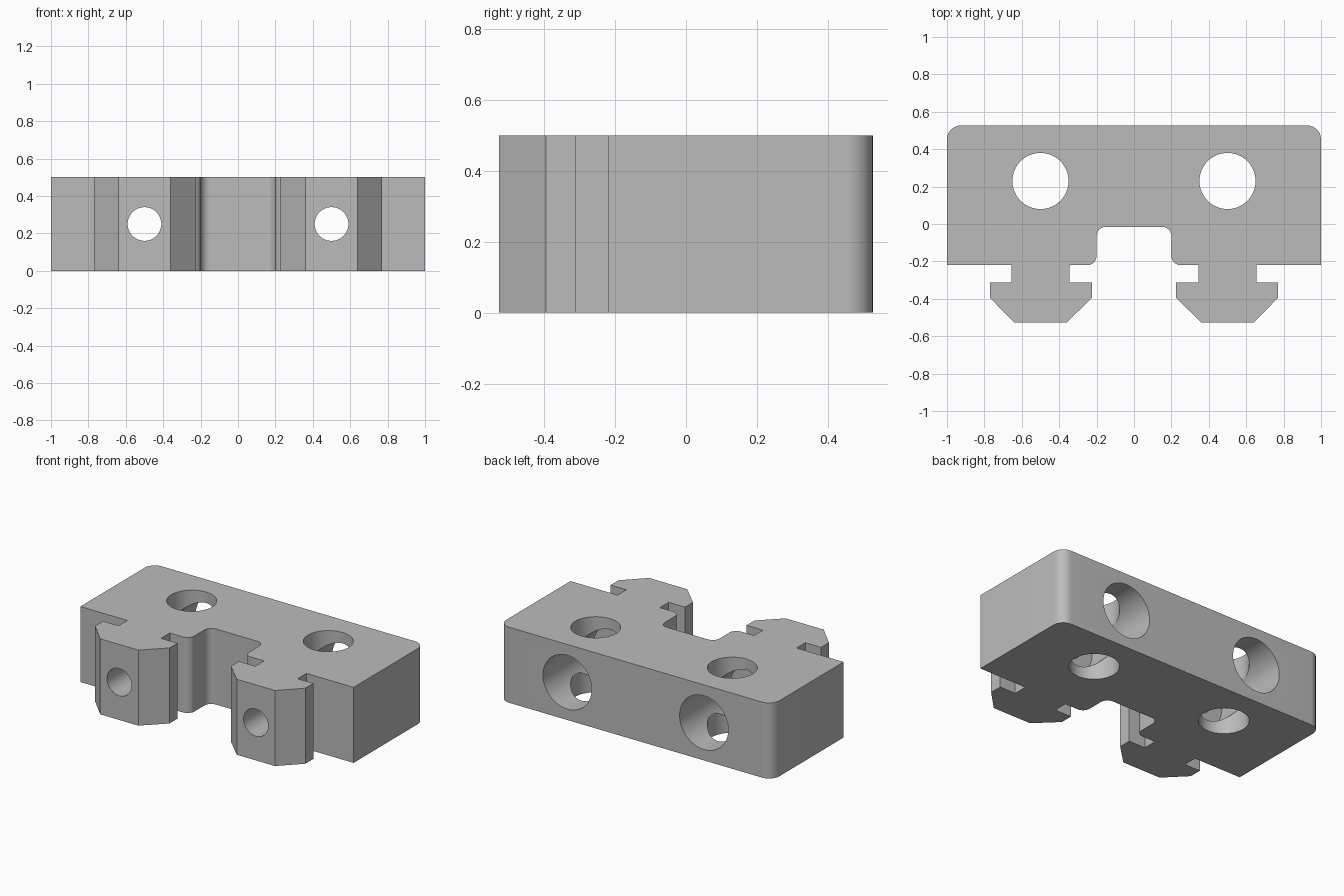
import bpy, bmesh, math
from mathutils import Vector

cube = bpy.data.objects.get("Cube")
if cube:
    bpy.data.objects.remove(cube)

HEIGHT = 0.5
BACK = 0.527

grey = bpy.data.materials.new("plain grey")
grey.use_nodes = True
grey.diffuse_color = (0.5, 0.5, 0.5, 1)
grey.node_tree.nodes["Principled BSDF"].inputs["Base Color"].default_value = (0.5, 0.5, 0.5, 1)


def rounded(prev, corner, nxt, radius, steps=10):
    """Arc replacing a right-angled corner."""
    p, c, n = Vector(prev), Vector(corner), Vector(nxt)
    a, b = (p - c).normalized(), (n - c).normalized()
    centre = c + (a + b) * radius
    arc = []
    for i in range(steps + 1):
        t = math.pi / 2 * i / steps
        arc.append(tuple(centre - b * radius * math.cos(t) - a * radius * math.sin(t)))
    return arc


# Half outline: centre notch, neck, T-shaped foot, outer side, rounded back corner
half = [
    (0, -0.015, 0), (0.2, -0.015, 0.05), (0.2, -0.22, 0.05),
    (0.345, -0.22, 0), (0.345, -0.312, 0), (0.225, -0.312, 0), (0.225, -0.395, 0),
    (0.36, -BACK, 0), (0.64, -BACK, 0), (0.77, -0.395, 0), (0.77, -0.312, 0),
    (0.655, -0.312, 0), (0.655, -0.22, 0), (1, -0.22, 0), (1, BACK, 0.075), (0, BACK, 0),
]
outline = []
for i, (x, y, r) in enumerate(half):
    if r:
        outline += rounded(half[i - 1][:2], (x, y), half[i + 1][:2], r)
    else:
        outline.append((x, y))
outline += [(-x, y) for x, y in reversed(outline[1:-1])]

# Extrude the outline into the block
bm = bmesh.new()
face = bm.faces.new([bm.verts.new((x, y, 0)) for x, y in outline])
ext = bmesh.ops.extrude_face_region(bm, geom=[face])
bmesh.ops.translate(bm, vec=(0, 0, HEIGHT),
                    verts=[g for g in ext["geom"] if isinstance(g, bmesh.types.BMVert)])
bmesh.ops.recalc_face_normals(bm, faces=bm.faces)
mesh = bpy.data.meshes.new("mounting_block")
bm.to_mesh(mesh)
bm.free()
block = bpy.data.objects.new("mounting_block", mesh)
bpy.context.collection.objects.link(block)
mesh.materials.append(grey)


def drill(name, radius, start, end):
    """Cut a round hole between two points."""
    a, b = Vector(start), Vector(end)
    bpy.ops.mesh.primitive_cylinder_add(vertices=64, radius=radius, depth=(b - a).length,
                                        location=(a + b) / 2)
    cutter = bpy.context.object
    cutter.name = name
    cutter.rotation_euler = (b - a).to_track_quat("Z", "Y").to_euler()
    cutter.data.materials.append(grey)
    cutter.hide_render = True
    mod = block.modifiers.new(name, "BOOLEAN")
    mod.operation = "DIFFERENCE"
    mod.solver = "EXACT"
    mod.object = cutter
    bpy.context.view_layer.objects.active = block
    bpy.ops.object.modifier_apply(modifier=name)
    bpy.data.objects.remove(cutter)


# Vertical holes, wide bores from the back and narrow screw holes to the front
for x in (-0.5, 0.5):
    mid = HEIGHT / 2
    drill("vertical_hole", 0.15, (x, 0.23, -0.1), (x, 0.23, HEIGHT + 0.1))
    drill("back_bore", 0.178, (x, 0.0, mid), (x, 0.7, mid))
    drill("screw_hole", 0.09, (x, -0.7, mid), (x, 0.1, mid))

bpy.ops.object.select_all(action="DESELECT")
block.select_set(True)
bpy.context.view_layer.objects.active = block
bpy.ops.object.shade_smooth_by_angle(angle=math.radians(30))
